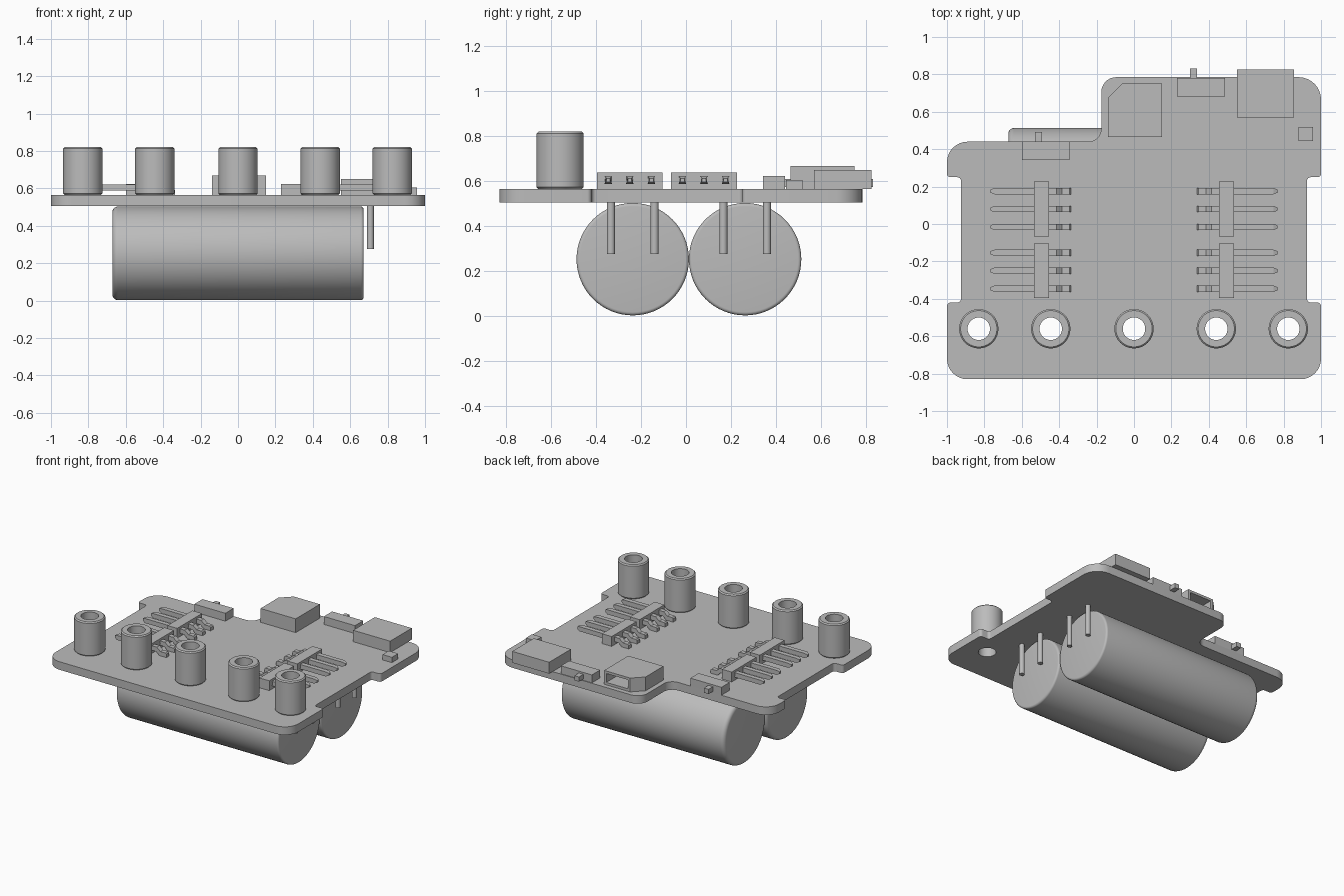
import bpy, bmesh, math
from mathutils import Vector, Matrix

if "Cube" in bpy.data.objects:
    bpy.data.objects.remove(bpy.data.objects["Cube"], do_unlink=True)

grey = bpy.data.materials.new("plain grey")
grey.use_nodes = True
grey.diffuse_color = (0.5, 0.5, 0.5, 1)
grey.node_tree.nodes["Principled BSDF"].inputs["Base Color"].default_value = (0.5, 0.5, 0.5, 1)

BOTTOM, TOP = 0.505, 0.565   # circuit board faces


def finish(name, bm, smooth=False, loc=(0, 0, 0)):
    bmesh.ops.remove_doubles(bm, verts=bm.verts, dist=0.0001)
    bmesh.ops.recalc_face_normals(bm, faces=bm.faces)
    mesh = bpy.data.meshes.new(name)
    bm.to_mesh(mesh)
    bm.free()
    mesh.materials.clear()
    mesh.materials.append(grey)
    obj = bpy.data.objects.new(name, mesh)
    obj.location = loc
    bpy.context.collection.objects.link(obj)
    if smooth:
        bpy.ops.object.select_all(action='DESELECT')
        obj.select_set(True)
        bpy.context.view_layer.objects.active = obj
        bpy.ops.object.shade_smooth_by_angle(angle=math.radians(35))
    return obj


def box(name, x, y, z):
    bm = bmesh.new()
    bmesh.ops.create_cube(bm, size=1)
    for v in bm.verts:
        v.co = [(a + b) / 2 + c * (b - a) for (a, b), c in zip((x, y, z), v.co)]
    return finish(name, bm)


def prism(points, offset):
    """Extrude a closed outline of 3D points along an offset."""
    bm = bmesh.new()
    face = bm.faces.new([bm.verts.new(p) for p in points])
    new = bmesh.ops.extrude_face_region(bm, geom=[face])["geom"]
    verts = [g for g in new if isinstance(g, bmesh.types.BMVert)]
    bmesh.ops.translate(bm, verts=verts, vec=offset)
    return bm


def lathe(name, profile, loc, along_x=False, closed=False):
    """Turn a (radius, height) profile into a round part."""
    bm = bmesh.new()
    vs = [bm.verts.new((r, 0, h)) for r, h in profile]
    es = [bm.edges.new(pair) for pair in zip(vs, vs[1:])]
    if closed:
        es.append(bm.edges.new((vs[-1], vs[0])))
    bmesh.ops.spin(bm, geom=vs + es, axis=(0, 0, 1), cent=(0, 0, 0),
                   angle=math.tau, steps=64, use_merge=True)
    if along_x:
        bmesh.ops.transform(bm, matrix=Matrix.Rotation(math.pi / 2, 4, 'Y'), verts=bm.verts)
    return finish(name, bm, True, loc)


def rounded(corners, steps=8):
    """Outline with each (x, y, radius) corner replaced by an arc."""
    out = []
    for i, (x, y, r) in enumerate(corners):
        p = Vector((x, y))
        a = (Vector(corners[i - 1][:2]) - p).normalized() * r
        b = (Vector(corners[(i + 1) % len(corners)][:2]) - p).normalized() * r
        for k in range(steps + 1):
            t = k / steps * math.pi / 2
            out.append(p + a * (1 - math.sin(t)) + b * (1 - math.cos(t)))
    return out


# Circuit board with rounded outline and five holes
standoffs = [(x, -0.56) for x in (-0.83, -0.445, 0, 0.44, 0.825)]
outline = rounded([
    (-1, -0.83, 0.11), (1, -0.83, 0.11), (1, -0.42, 0.02), (0.925, -0.42, 0.02),
    (0.925, 0.25, 0.02), (1, 0.25, 0.02), (1, 0.785, 0.12), (-0.175, 0.785, 0.08),
    (-0.175, 0.44, 0.07), (-1, 0.44, 0.11), (-1, 0.25, 0.02), (-0.925, 0.25, 0.02),
    (-0.925, -0.42, 0.02), (-1, -0.42, 0.02)])
loops = [outline]
for cx, cy in standoffs:
    angles = [i * math.tau / 64 for i in range(64)]
    loops.append([(cx + 0.06 * math.cos(a), cy + 0.06 * math.sin(a)) for a in angles])
curve = bpy.data.curves.new("board_outline", 'CURVE')
curve.dimensions, curve.fill_mode = '2D', 'BOTH'
curve.extrude = (TOP - BOTTOM) / 2
for loop in loops:
    spline = curve.splines.new('POLY')
    spline.points.add(len(loop) - 1)
    for point, co in zip(spline.points, loop):
        point.co = (co[0], co[1], 0, 1)
    spline.use_cyclic_u = True
helper = bpy.data.objects.new("board_outline", curve)
bpy.context.collection.objects.link(helper)
bpy.context.view_layer.update()
flat = bpy.data.meshes.new_from_object(helper.evaluated_get(bpy.context.evaluated_depsgraph_get()))
bm = bmesh.new()
bm.from_mesh(flat)
bpy.data.objects.remove(helper, do_unlink=True)
bpy.data.meshes.remove(flat)
finish("circuit_board", bm, True, (0, 0, (TOP + BOTTOM) / 2))

# Hollow standoffs along the front
for cx, cy in standoffs:
    lathe("standoff", [(0.06, 0), (0.097, 0), (0.105, 0.008), (0.105, 0.247),
                       (0.097, 0.255), (0.06, 0.255)], (cx, cy, TOP), closed=True)

# Large round cells with rounded rims, and their leads
R, HALF = 0.25, 0.672


def rim(radius, end, sign):
    arc = [i / 5 * math.pi / 2 for i in range(6)]
    return [(R - radius + radius * math.cos(a), sign * (end - radius + radius * math.sin(a)))
            for a in arc]


cell = [(0, -HALF)] + rim(0.03, HALF, -1)[::-1] + rim(0.015, HALF, 1) + [(0, HALF)]
for cy in (-0.237, 0.263):
    lathe("cell", cell, (0, cy, 0.253), along_x=True)
    for dy in (-0.097, 0.097):
        lathe("cell_lead", [(0, 0.275), (0.018, 0.275), (0.018, 0.52), (0, 0.52)],
              (0.708, cy + dy, 0))

# Pin headers on both sides, each with three bent pins
pin = [(0.745, 0.622), (0.415, 0.622), (0.385, 0.597), (0.345, 0.597), (0.337, 0.59),
       (0.337, TOP), (0.395, TOP), (0.42, 0.588), (0.745, 0.588), (0.767, 0.597), (0.767, 0.613)]
W = 0.017
for side in (-1, 1):
    for cy in (0.08, -0.25):
        xs = sorted((side * 0.455, side * 0.535))
        box("header_housing", xs, (cy - 0.146, cy + 0.146), (TOP, 0.638))
        for dy in (-0.096, 0, 0.096):
            bm = prism([(side * x, -W, z) for x, z in pin], (0, 2 * W, 0))
            for v in bm.verts:   # tapered tip
                if abs(v.co.x) > 0.76:
                    v.co.y *= 0.5
            finish("header_pin", bm, loc=(0, cy + dy, 0))

# Slide switches on the back edges
for name, x0, y1, nub in (("left_switch", 0.23, 0.78, 0.30), ("right_switch", -0.6, 0.44, -0.53)):
    box(name, (x0, x0 + 0.256), (y1 - 0.097, y1), (TOP, 0.624))
    box(name + "_nub", (nub, nub + 0.038), (y1 - 0.01, y1 + 0.052), (0.575, 0.61))

# Chamfered socket with a slot in its back face
plan = [(-0.14, 0.465), (0.15, 0.465), (0.15, 0.75), (-0.065, 0.75), (-0.14, 0.675)]
bm = prism([(x, y, TOP) for x, y in plan], (0, 0, 0.103))
bmesh.ops.recalc_face_normals(bm, faces=bm.faces)
back = max(bm.faces, key=lambda f: f.normal.y)
bmesh.ops.inset_region(bm, faces=[back], thickness=0.026)
bmesh.ops.translate(bm, verts=back.verts, vec=(0, 0, 0))
slot = bmesh.ops.extrude_face_region(bm, geom=[back])["geom"]
if back.is_valid:
    bm.faces.remove(back)
bmesh.ops.translate(bm, verts=[g for g in slot if isinstance(g, bmesh.types.BMVert)], vec=(0, -0.12, 0))
finish("socket", bm)

# Overhanging connector and small chip
box("connector", (0.55, 0.855), (0.57, 0.825), (TOP, 0.65))
box("small_chip", (0.88, 0.957), (0.445, 0.518), (TOP, 0.605))
